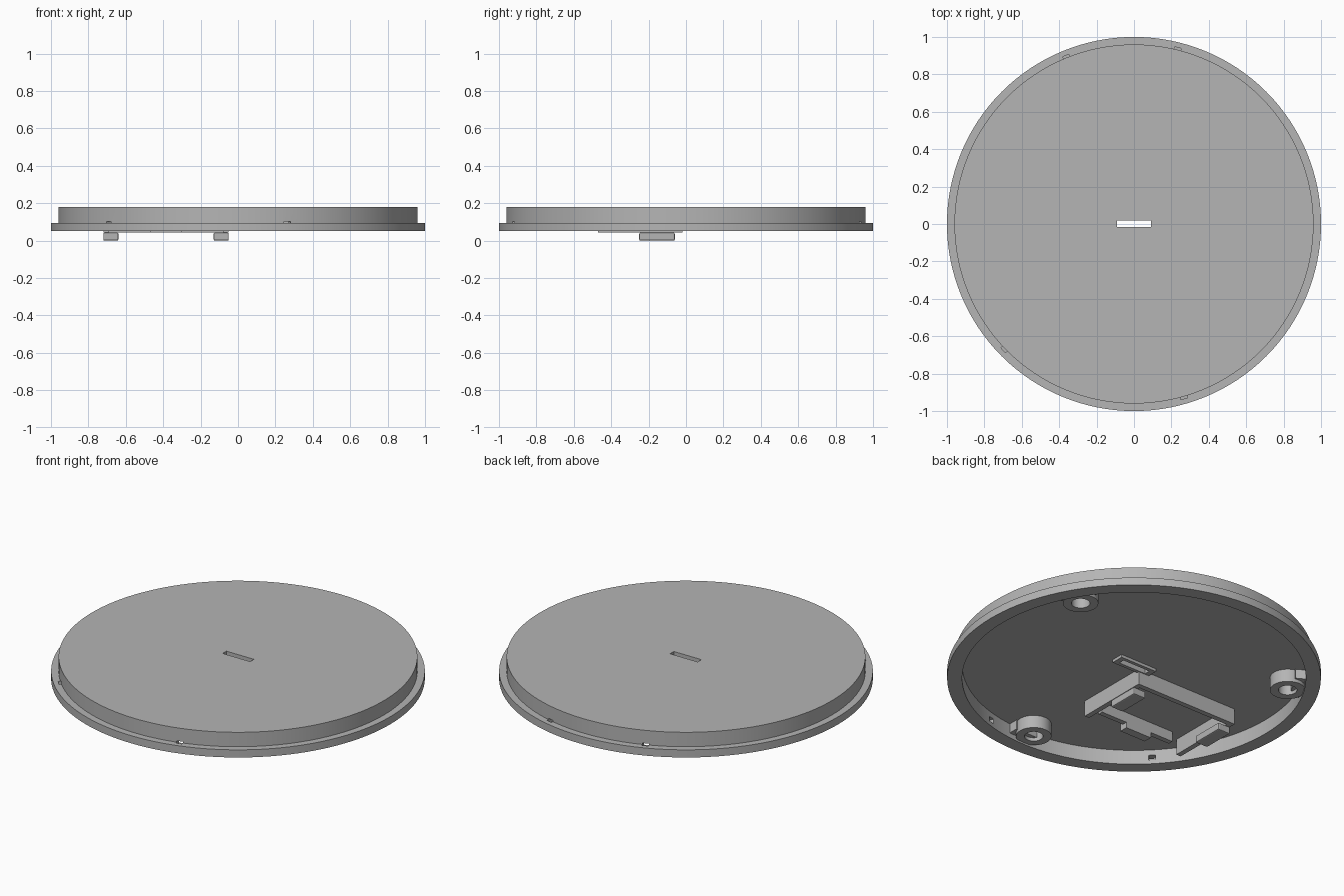
import bpy, bmesh, math
from mathutils import Matrix, Vector

cube = bpy.data.objects.get("Cube")
if cube:
    bpy.data.objects.remove(cube, do_unlink=True)

grey = bpy.data.materials.new("plain_grey")
grey.use_nodes = True
colour = (0.46, 0.46, 0.46, 1)
grey.diffuse_color = colour
grey.node_tree.nodes["Principled BSDF"].inputs["Base Color"].default_value = colour

FLOOR, RIM = 0.135, 0.05   # underside of the lid plate, bottom of the flange


def finish(name, bm):
    bmesh.ops.recalc_face_normals(bm, faces=bm.faces)
    mesh = bpy.data.meshes.new(name)
    bm.to_mesh(mesh)
    bm.free()
    mesh.materials.append(grey)
    obj = bpy.data.objects.new(name, mesh)
    bpy.context.collection.objects.link(obj)
    return obj


def smooth(obj):
    bpy.ops.object.select_all(action="DESELECT")
    obj.select_set(True)
    bpy.context.view_layer.objects.active = obj
    bpy.ops.object.shade_smooth_by_angle(angle=math.radians(30))


def lathe(name, profile, steps, location=(0, 0, 0)):
    """Revolve a closed (radius, height) profile around the vertical axis."""
    bm = bmesh.new()
    verts = [bm.verts.new((r, 0, z)) for r, z in profile]
    edges = [bm.edges.new((a, b)) for a, b in zip(verts, verts[1:] + verts[:1])
             if a.co.x + b.co.x > 0]
    bmesh.ops.spin(bm, geom=verts + edges, cent=(0, 0, 0), axis=(0, 0, 1),
                   angle=math.tau, steps=steps)
    bmesh.ops.remove_doubles(bm, verts=bm.verts, dist=0.0001)
    obj = finish(name, bm)
    obj.location = location
    return obj


def box(name, x, y, z, turn=0):
    """Box from (low, high) spans, optionally turned about the vertical axis."""
    spans = (x, y, z)
    size = Vector([b - a for a, b in spans])
    mid = Vector([(a + b) / 2 for a, b in spans])
    bm = bmesh.new()
    bmesh.ops.create_cube(bm, size=1, matrix=Matrix.Rotation(turn, 4, "Z")
                          @ Matrix.Translation(mid) @ Matrix.Diagonal((*size, 1)))
    return finish(name, bm)


def cut(target, cutter):
    cutter.hide_render = True
    mod = target.modifiers.new("cut", "BOOLEAN")
    mod.operation, mod.solver, mod.object = "DIFFERENCE", "EXACT", cutter
    bpy.context.view_layer.objects.active = target
    bpy.ops.object.modifier_apply(modifier=mod.name)
    bpy.data.objects.remove(cutter, do_unlink=True)


# Hollow lid with a stepped flange
lid = lathe("lid", [(0, FLOOR), (0.92, FLOOR), (0.92, RIM), (1, RIM),
                    (1, 0.095), (0.96, 0.095), (0.96, 0.18), (0, 0.18)], 128)

# Central slot and small holes through the wall
cut(lid, box("slot_cutter", (-0.09, 0.09), (-0.015, 0.02), (0.1, 0.2)))
for angle in (112, 76, -74, -136):
    cut(lid, box("hole_cutter", (0.9, 0.972), (-0.018, 0.018), (0.075, 0.103),
                 math.radians(angle)))
smooth(lid)

# Lip around the slot on the underside
for side, (a, b) in (("front", (-0.035, -0.015)), ("back", (0.02, 0.04))):
    box("slot_lip_" + side, (-0.12, 0.12), (a, b), (0.118, FLOOR + 0.005))
for side, (a, b) in (("right", (-0.12, -0.09)), ("left", (0.09, 0.12))):
    box("slot_lip_" + side, (a, b), (-0.015, 0.02), (0.118, FLOOR + 0.005))

# Three screw bosses, each with a rib to the wall
for i, angle in enumerate((30, 150, 270)):
    a = math.radians(angle)
    boss = lathe(f"screw_boss_{i + 1}",
                 [(0.05, 0.06), (0.095, 0.06), (0.095, FLOOR + 0.005), (0.05, FLOOR + 0.005)],
                 40, (0.835 * math.cos(a), 0.835 * math.sin(a), 0))
    smooth(boss)
    box(f"boss_rib_{i + 1}", (0.86, 0.935), (-0.1, 0.1), (0.08, FLOOR + 0.005), a)

# Rectangular holder under the plate: back wall, side walls, broken front wall
TOP = FLOOR + 0.005
box("holder_back_wall", (-0.72, -0.05), (-0.05, -0.02), (0.042, TOP))
box("holder_front_wall", (-0.62, -0.13), (-0.45, -0.42), (0.075, TOP))
box("holder_front_stop", (-0.47, -0.3), (-0.47, -0.42), (0.042, TOP))
for side, sign in (("right", -1), ("left", 1)):
    def span(inner, outer):
        return tuple(sorted((-0.385 + sign * inner, -0.385 + sign * outer)))
    box("holder_wall_" + side, span(0.305, 0.335), (-0.47, -0.05), (0.042, TOP))
    # Hooked clip foot reaching below the flange
    foot = box("clip_foot_" + side, span(0.255, 0.335), (-0.25, -0.06), (0, 0.042))
    bevel = foot.modifiers.new("soft_edges", "BEVEL")
    bevel.width, bevel.segments = 0.006, 2
